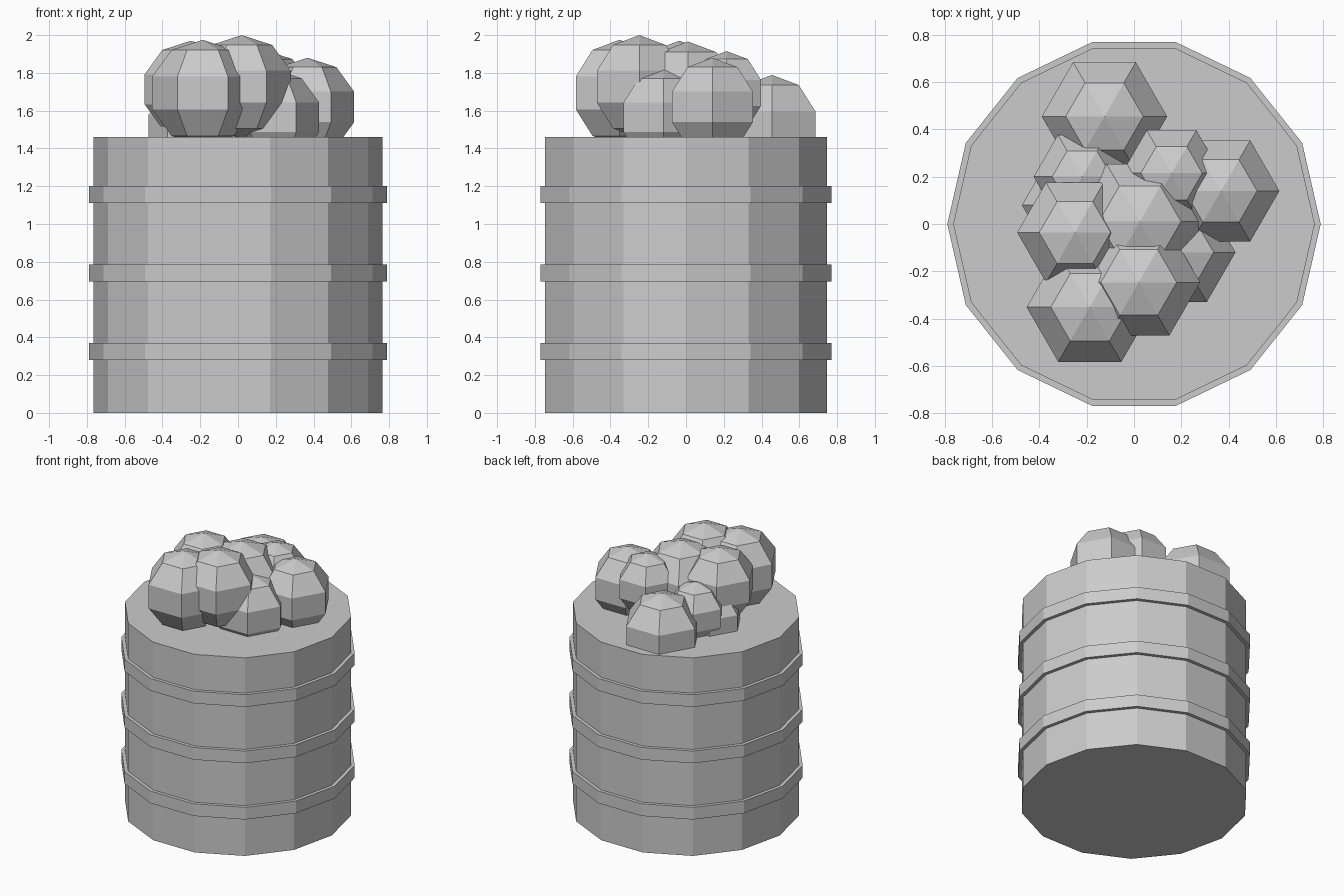
import bpy, bmesh
from math import sin, cos, pi, radians

if "Cube" in bpy.data.objects:
    bpy.data.objects.remove(bpy.data.objects["Cube"])


def lathe(name, sides, profile, loc=(0, 0, 0), closed=False):
    """Turn an (r, z) profile about z with flat sides and a corner on +x."""
    bm = bmesh.new()
    rings = [[bm.verts.new((r * cos(2 * pi * i / sides), r * sin(2 * pi * i / sides), z))
              for i in range(sides)] for r, z in profile]
    pairs = list(zip(rings, rings[1:]))
    if closed:
        pairs.append((rings[-1], rings[0]))
    for a, b in pairs:
        for i in range(sides):
            j = (i + 1) % sides
            bm.faces.new((a[i], a[j], b[j], b[i]))
    bmesh.ops.remove_doubles(bm, verts=bm.verts[:], dist=1e-5)
    # merge flat caps into single faces
    bmesh.ops.dissolve_limit(bm, angle_limit=radians(1), verts=bm.verts[:], edges=bm.edges[:])
    bmesh.ops.recalc_face_normals(bm, faces=bm.faces[:])
    mesh = bpy.data.meshes.new(name)
    bm.to_mesh(mesh)
    bm.free()
    obj = bpy.data.objects.new(name, mesh)
    obj.location = loc
    bpy.context.collection.objects.link(obj)
    return obj


# barrel body
SIDES, RADIUS, HEIGHT = 14, 0.765, 1.46
lathe("barrel_body", SIDES, [(0, 0), (RADIUS, 0), (RADIUS, HEIGHT), (0, HEIGHT)])

# three hoops around the barrel
for n, z in enumerate((0.325, 0.74, 1.155)):
    h = 0.045
    lathe(f"hoop_{n + 1}", SIDES,
          [(RADIUS - 0.01, z - h), (0.79, z - h), (0.79, z + h), (RADIUS - 0.01, z + h)],
          closed=True)

# heaped fruit: x, y, z, radius (six sides, pole to pole in five bands)
fruit = [
    (-0.125, 0.455, 1.51, 0.279),
    (0.368, 0.14, 1.62, 0.26),
    (0.159, 0.215, 1.694, 0.221),
    (-0.22, 0.20, 1.585, 0.215),
    (-0.25, -0.036, 1.713, 0.257),
    (-0.187, -0.352, 1.694, 0.281),
    (0.02, -0.247, 1.727, 0.273),
    (0.025, 0.01, 1.67, 0.296),
    (0.187, -0.12, 1.565, 0.255),
    (-0.27, 0.08, 1.51, 0.215),
]
for n, (x, y, z, r) in enumerate(fruit):
    arc = [(r * sin(pi * k / 5) if 0 < k < 5 else 0, -r * cos(pi * k / 5)) for k in range(6)]
    lathe(f"fruit_{n + 1}", 6, arc, (x, y, z))
